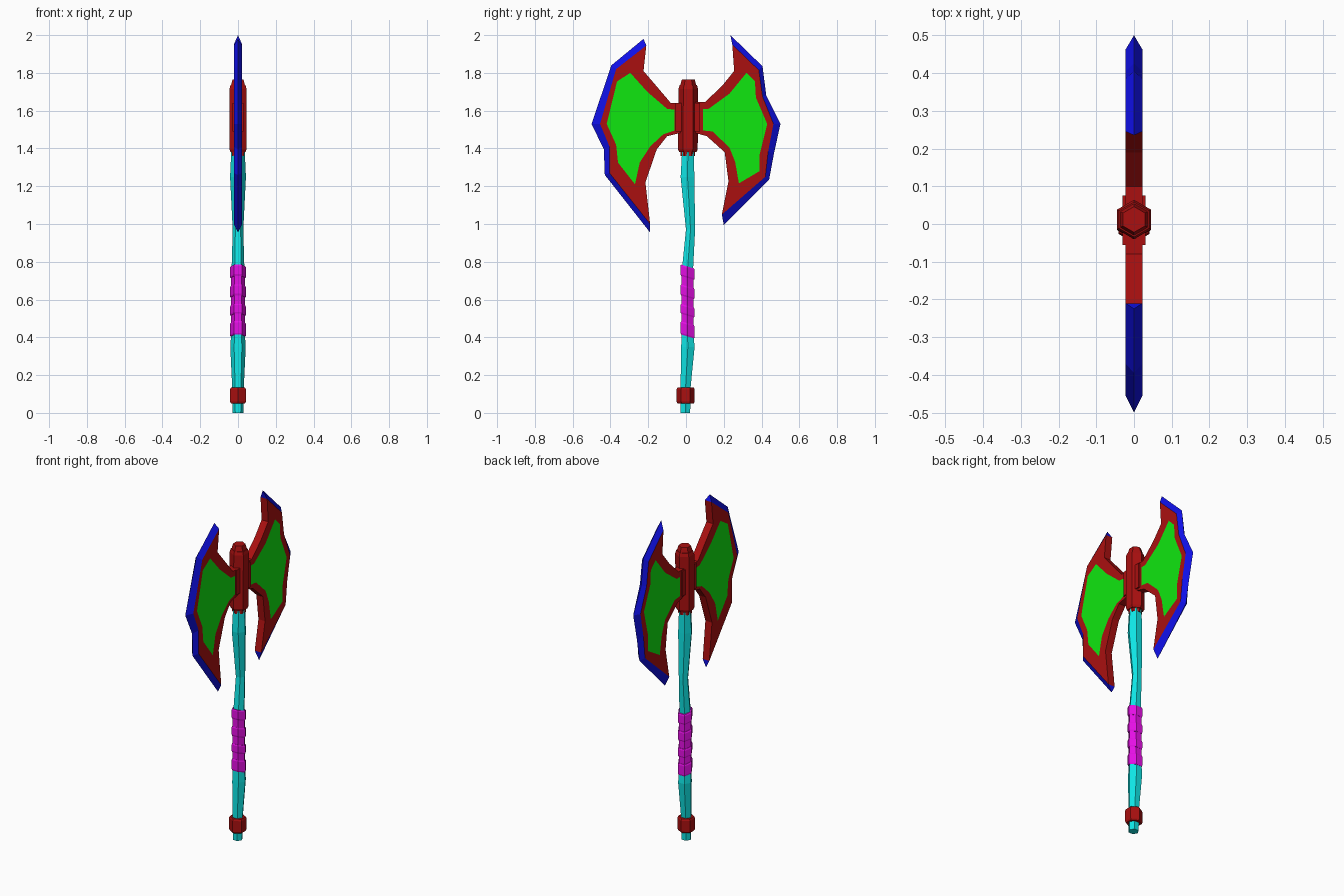
import bpy, bmesh
from math import cos, sin, pi

if "Cube" in bpy.data.objects:
    bpy.data.objects.remove(bpy.data.objects["Cube"])


def material(name, rgb):
    m = bpy.data.materials.new(name)
    m.use_nodes = True
    m.diffuse_color = (*rgb, 1)
    m.node_tree.nodes["Principled BSDF"].inputs["Base Color"].default_value = (*rgb, 1)
    return m


LOW = 0.005
red = material("dark red", (0.4, LOW, LOW))
green = material("green", (LOW, 0.8, LOW))
blue = material("blue", (LOW, LOW, 0.8))
cyan = material("cyan", (LOW, 0.8, 0.8))
magenta = material("magenta", (0.8, LOW, 0.8))


def finish(name, bm, mats):
    bmesh.ops.recalc_face_normals(bm, faces=bm.faces)
    mesh = bpy.data.meshes.new(name)
    bm.to_mesh(mesh)
    bm.free()
    ob = bpy.data.objects.new(name, mesh)
    bpy.context.collection.objects.link(ob)
    for m in mats:
        mesh.materials.append(m)
    return ob


def hex_loft(name, rings, mat, turn=0.0, tilt=0.0):
    """Six-sided column through rings of (z, centre y, radius)."""
    bm = bmesh.new()
    loops = []
    for z, cy, r in rings:
        angles = [turn + k * pi / 3 for k in range(6)]
        loops.append([bm.verts.new((r * cos(a), cy + r * sin(a), z + tilt * r * sin(a)))
                      for a in angles])
    for a, b in zip(loops, loops[1:]):
        for k in range(6):
            n = (k + 1) % 6
            bm.faces.new((a[k], a[n], b[n], b[k]))
    bm.faces.new(loops[0][::-1])
    bm.faces.new(loops[-1])
    return finish(name, bm, [mat])


def blade(name, bevel, edge, back, panel, half=0.022):
    """Flat axe blade: bevel line and back make the outline, edge is the sharp rim."""
    bm = bmesh.new()
    outline = bevel + back
    n, m = len(outline), len(bevel)
    rim = [bm.verts.new((0, y, z)) for y, z in edge]
    sides = []
    for x in (half, -half):
        outer = [bm.verts.new((x, y, z)) for y, z in outline]
        inner = [bm.verts.new((x, y, z)) for y, z in panel]
        lines = [bm.edges.new((v[i], v[(i + 1) % len(v)]))
                 for v in (outer, inner) for i in range(len(v))]
        # red frame around the panel, then the green panel itself
        bmesh.ops.triangle_fill(bm, edges=lines, use_beauty=True)
        if not bm.faces.get(inner):
            bm.faces.new(inner).material_index = 1
        # blue cutting bevel
        for i in range(m - 1):
            bm.faces.new((outer[i], outer[i + 1], rim[i + 1], rim[i])).material_index = 2
        sides.append(outer)
    a, b = sides
    for i in range(m - 1, n):
        j = (i + 1) % n
        bm.faces.new((a[i], a[j], b[j], b[i]))
    for i in (0, m - 1):
        bm.faces.new((a[i], b[i], rim[i])).material_index = 2
    return finish(name, bm, [red, green, blue])


# Blades, each listed from the upper tip down the cutting side
blade("front_blade",
      bevel=[(-.21, 1.945), (-.37, 1.82), (-.455, 1.53), (-.405, 1.41), (-.405, 1.27), (-.19, 1.0)],
      edge=[(-.225, 1.98), (-.395, 1.84), (-.5, 1.53), (-.435, 1.395), (-.43, 1.26), (-.19, .955)],
      back=[(-.215, 1.22), (-.155, 1.395), (-.1, 1.465), (0, 1.49),
            (0, 1.64), (-.08, 1.64), (-.165, 1.74), (-.225, 1.81)],
      panel=[(-.295, 1.8), (-.365, 1.755), (-.42, 1.53), (-.37, 1.42), (-.36, 1.325), (-.27, 1.21),
             (-.245, 1.325), (-.19, 1.41), (-.12, 1.475), (-.06, 1.495), (-.06, 1.605),
             (-.1, 1.61), (-.205, 1.7)])
blade("back_blade",
      bevel=[(.245, 1.95), (.385, 1.815), (.405, 1.675), (.463, 1.53),
             (.435, 1.385), (.42, 1.25), (.19, 1.05)],
      edge=[(.235, 2.0), (.405, 1.835), (.425, 1.68), (.5, 1.53),
            (.465, 1.37), (.44, 1.235), (.2, .995)],
      back=[(.225, 1.225), (.205, 1.38), (.11, 1.465), (.02, 1.49),
            (.02, 1.645), (.1, 1.645), (.19, 1.73), (.255, 1.81)],
      panel=[(.32, 1.8), (.365, 1.755), (.37, 1.67), (.43, 1.53), (.39, 1.37), (.39, 1.28),
             (.28, 1.215), (.26, 1.33), (.23, 1.405), (.14, 1.49), (.09, 1.495),
             (.09, 1.61), (.12, 1.61), (.23, 1.69)])

# Slightly crooked shaft
hex_loft("shaft", [(0, -.003, .029), (.14, -.002, .031), (.35, .01, .041), (.42, .008, .036),
                   (.76, .008, .034), (.97, .024, .028), (1.25, .008, .042), (1.38, .01, .036)], cyan)

# Grip wrapping: four raised bands over a thinner sleeve
hex_loft("grip_sleeve", [(.42, .008, .038), (.76, .008, .038)], magenta)
for i, (low, high) in enumerate([(.405, .475), (.515, .567), (.612, .67), (.715, .775)]):
    hex_loft(f"grip_band_{i + 1}", [(low, .008, .04), (low + .008, .008, .043),
                                    (high - .008, .008, .043), (high, .008, .04)],
             magenta, tilt=-.3)

# Pommel ring and head socket
hex_loft("pommel_ring", [(.05, -.002, .043), (.06, -.002, .048),
                         (.125, -.002, .048), (.135, -.002, .043)], red, turn=pi / 6)
hex_loft("socket_core", [(1.36, .01, .038), (1.735, .012, .042), (1.765, .012, .034)],
         red, turn=pi / 6)
hex_loft("socket_sleeve", [(1.38, .01, .045), (1.395, .01, .052),
                           (1.715, .012, .052), (1.735, .012, .046)], red, turn=pi / 6)

# Narrow collar where the blades meet the socket
bm = bmesh.new()
bmesh.ops.create_cube(bm, size=1)
collar = finish("blade_collar", bm, [red])
collar.scale = (.06, .13, .15)
collar.location = (0, .01, 1.565)
